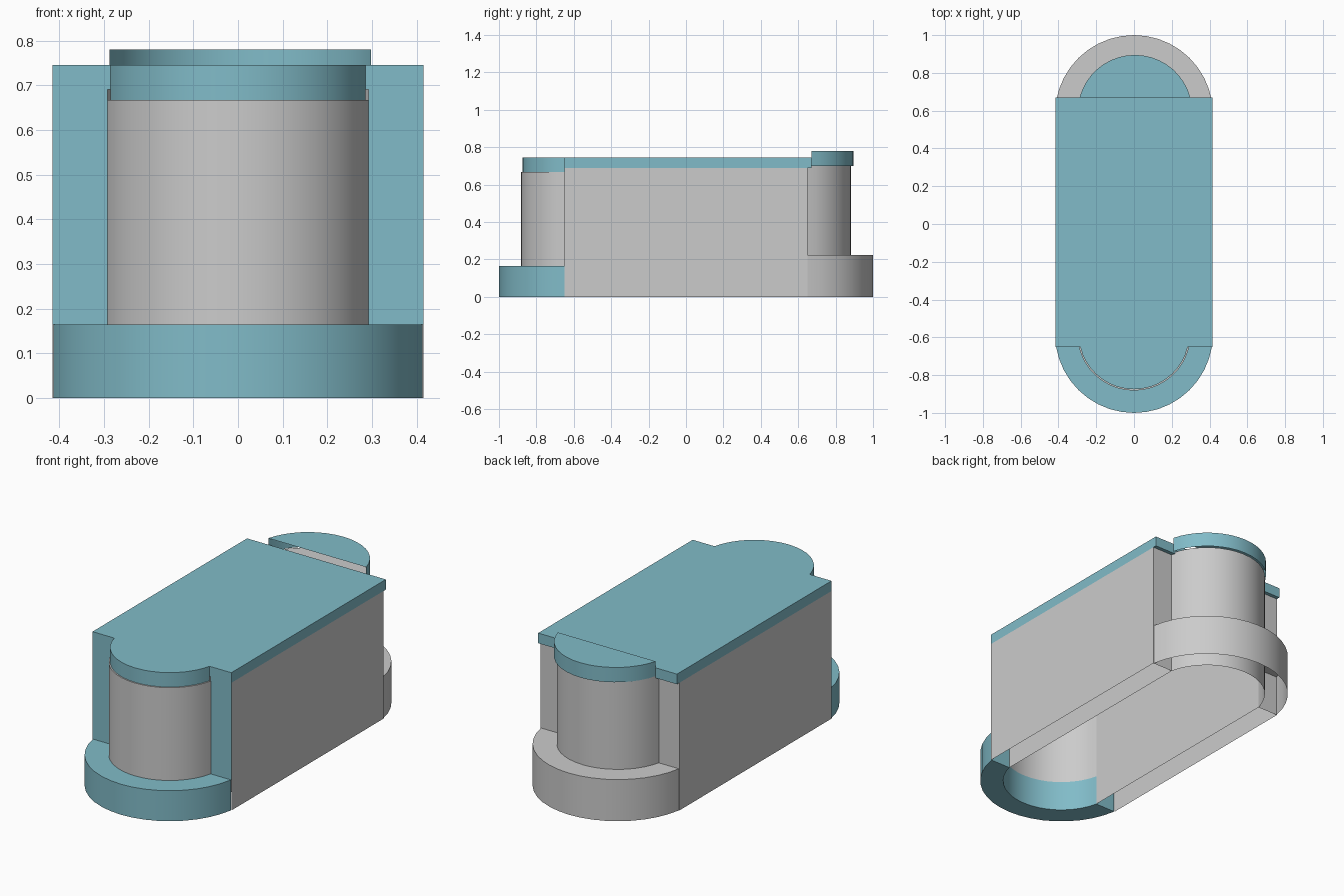
import bpy, bmesh, math

if "Cube" in bpy.data.objects:
    bpy.data.objects.remove(bpy.data.objects["Cube"])

TEAL = bpy.data.materials.new("teal")
TEAL.diffuse_color = (0.22, 0.5, 0.58, 1)
TEAL.use_nodes = True
TEAL.node_tree.nodes["Principled BSDF"].inputs["Base Color"].default_value = TEAL.diffuse_color
END = 0.65      # where the straight body meets the rounded ends
CY = 0.582      # centre of the end arcs
W = 0.415       # half width of body
IW = 0.292      # half width of inner core


def arc(r, side, cut=END, cx=0.0, cy=CY, n=18):
    """Counter-clockwise arc beyond y = cut (side +1 back, -1 front)."""
    a = math.asin((cut - cy) / r)
    start = a if side > 0 else math.pi + a
    return [(cx + r * math.cos(start + (math.pi - 2 * a) * i / n),
             side * cy + r * math.sin(start + (math.pi - 2 * a) * i / n))
            for i in range(n + 1)]


def prism(name, path, z0, z1, mat=None, closed=True, top=True, bottom=True):
    """Extrude a counter-clockwise outline; walls may be open, ends optional."""
    bm = bmesh.new()
    lo = [bm.verts.new((x, y, z0)) for x, y in path]
    hi = [bm.verts.new((x, y, z1)) for x, y in path]
    n = len(path)
    for i in range(n if closed else n - 1):
        j = (i + 1) % n
        bm.faces.new((lo[i], lo[j], hi[j], hi[i]))
    if top:
        bm.faces.new(hi)
    if bottom:
        bm.faces.new(lo[::-1])
    me = bpy.data.meshes.new(name)
    bm.to_mesh(me)
    bm.free()
    ob = bpy.data.objects.new(name, me)
    bpy.context.collection.objects.link(ob)
    if mat:
        me.materials.append(mat)
    bpy.context.view_layer.objects.active = ob
    ob.select_set(True)
    bpy.ops.object.shade_smooth_by_angle(angle=math.radians(30))
    ob.select_set(False)
    return ob


def sheet(name, path, z0, z1, mat=None):
    return prism(name, path, z0, z1, mat, closed=False, top=False, bottom=False)


# Outer side walls and inner core walls, open underneath
for s, label in ((1, "right"), (-1, "left")):
    sheet(label + "_side", [(s * W, -s * END), (s * W, s * END)], 0, 0.69)
    sheet(label + "_core_wall", [(s * IW, -s * END), (s * IW, s * END)], 0, 0.69)
    # Narrow end panels beside the rounded towers
    front = sorted([s * W, s * IW])
    sheet(label + "_front_panel", [(x, -END) for x in front], 0.165, 0.69, TEAL)
    sheet(label + "_back_panel", [(x, END) for x in front[::-1]], 0, 0.69)

# Flat lid
prism("lid", [(-W, -END), (W, -END), (W, 0.67), (-W, 0.67)], 0.69, 0.745, TEAL)

# Front end: solid step, round tower and cap
prism("front_step", arc(0.418, -1) + arc(0.30, -1)[::-1], 0, 0.165, TEAL)
prism("front_tower", arc(0.30, -1), 0.165, 0.667, closed=False, bottom=False)
prism("front_cap", arc(0.293, -1), 0.667, 0.745, TEAL, closed=False, bottom=False)

# Back end: hollow step, round tower and raised cap open to the front
outer = arc(0.418, 1)
sheet("back_step_wall", outer, 0, 0.225)
prism("back_step_top", outer + arc(0.30, 1)[::-1], 0.22, 0.225, bottom=False)
prism("back_tower", arc(0.30, 1), 0, 0.70, closed=False, bottom=False)
prism("back_cap", arc(0.303, 1, cut=0.67, cx=0.005, cy=0.592), 0.70, 0.78, TEAL,
      closed=False, bottom=False)
